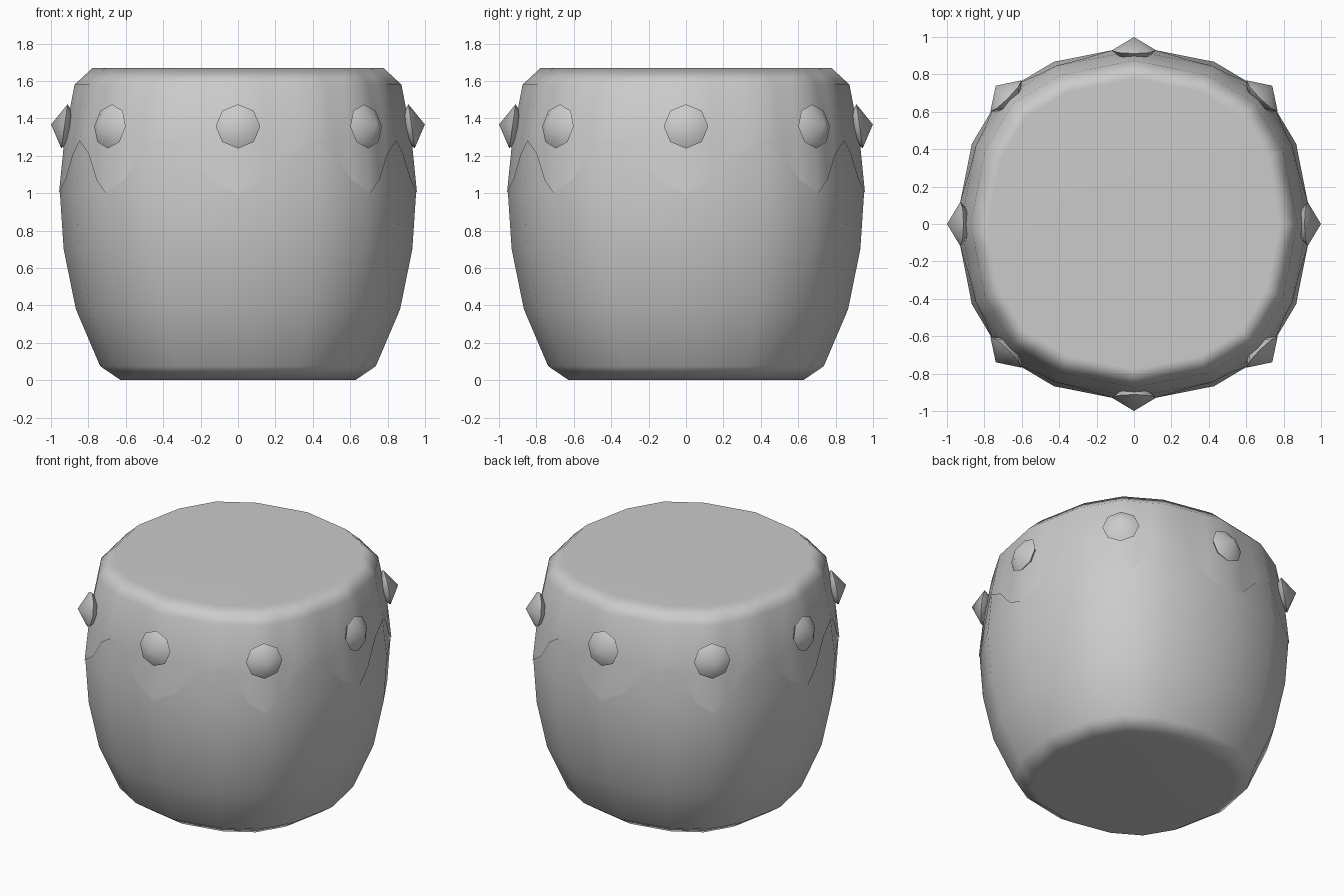
import bpy, bmesh, math
from mathutils import Matrix, Vector

if "Cube" in bpy.data.objects:
    bpy.data.objects.remove(bpy.data.objects["Cube"])

# Barrel silhouette (z, radius) and the slightly squared plan section
PROFILE = [(0, .63), (.075, .74), (.38, .87), (.7, .935), (1.0, .955),
           (1.30, .925), (1.58, .872), (1.67, .775)]
COLUMNS = [(0, 1), (26.3, 1.016), (45, 1.045), (63.7, 1.016)]


def radius(z):
    for (z0, r0), (z1, r1) in zip(PROFILE, PROFILE[1:]):
        if z <= z1:
            return r0 + (r1 - r0) * (z - z0) / (z1 - z0)
    return PROFILE[-1][1]


def column(i):
    a, k = COLUMNS[i % 4]
    a = math.radians(a + 90 * (i // 4))
    return Vector((k * math.cos(a), k * math.sin(a), 0))


def plan(u):
    i = math.floor(u)
    return column(i).lerp(column(i + 1), u - i)


def finish(name, bm):
    bmesh.ops.recalc_face_normals(bm, faces=bm.faces)
    for f in bm.faces:
        f.smooth = True
    me = bpy.data.meshes.new(name)
    bm.to_mesh(me)
    bm.free()
    ob = bpy.data.objects.new(name, me)
    bpy.context.collection.objects.link(ob)
    return ob


def shell(name, heights, steps, offset, cap_bottom):
    """Stack of rings; each height is a function of the column coordinate."""
    bm = bmesh.new()
    rings = []
    for h in heights:
        ring = []
        for j in range(16 * steps):
            u = j / steps
            p = plan(u) * (radius(h(u)) + offset)
            p.z = h(u)
            ring.append(bm.verts.new(p))
        rings.append(ring)
    n = 16 * steps
    for a, b in zip(rings, rings[1:]):
        for j in range(n):
            k = (j + 1) % n
            bm.faces.new((a[j], a[k], b[k], b[j]))
    bm.faces.new(rings[-1])
    if cap_bottom:
        bm.faces.new(rings[0])
    ob = finish(name, bm)
    ob.modifiers.new("weighted", 'WEIGHTED_NORMAL')
    return ob


def level(z):
    return lambda u: z


# Wooden barrel
shell("drum_body", [level(z) for z, r in PROFILE[:-1]], 1, -.003, True)

# Stretched skin with a scalloped lower edge
wave = lambda u: 1.14 - .14 * math.cos(math.pi * u)
shell("drum_skin", [wave, level(1.30), level(1.58), level(1.67)], 3, .002, False)

# Eight pointed studs around the rim
for i in range(8):
    r, tip = (.928, .072) if i % 2 == 0 else (.968, .078)
    bm = bmesh.new()
    point = bm.verts.new((0, 0, tip))
    rim, back = [[bm.verts.new((s * math.cos(j * math.pi / 4),
                                s * math.sin(j * math.pi / 4), d))
                  for j in range(8)] for s, d in ((.119, 0), (.085, -.03))]
    for j in range(8):
        k = (j + 1) % 8
        bm.faces.new((rim[j], rim[k], point))
        bm.faces.new((back[j], back[k], rim[k], rim[j]))
    bm.faces.new(back)
    stud = finish(f"stud_{i + 1}", bm)
    stud.matrix_world = (Matrix.Rotation(i * math.pi / 4, 4, 'Z')
                         @ Matrix.Translation((r, 0, 1.357))
                         @ Matrix.Rotation(math.radians(82), 4, 'Y'))
    stud.data.set_sharp_from_angle(angle=math.radians(60))
